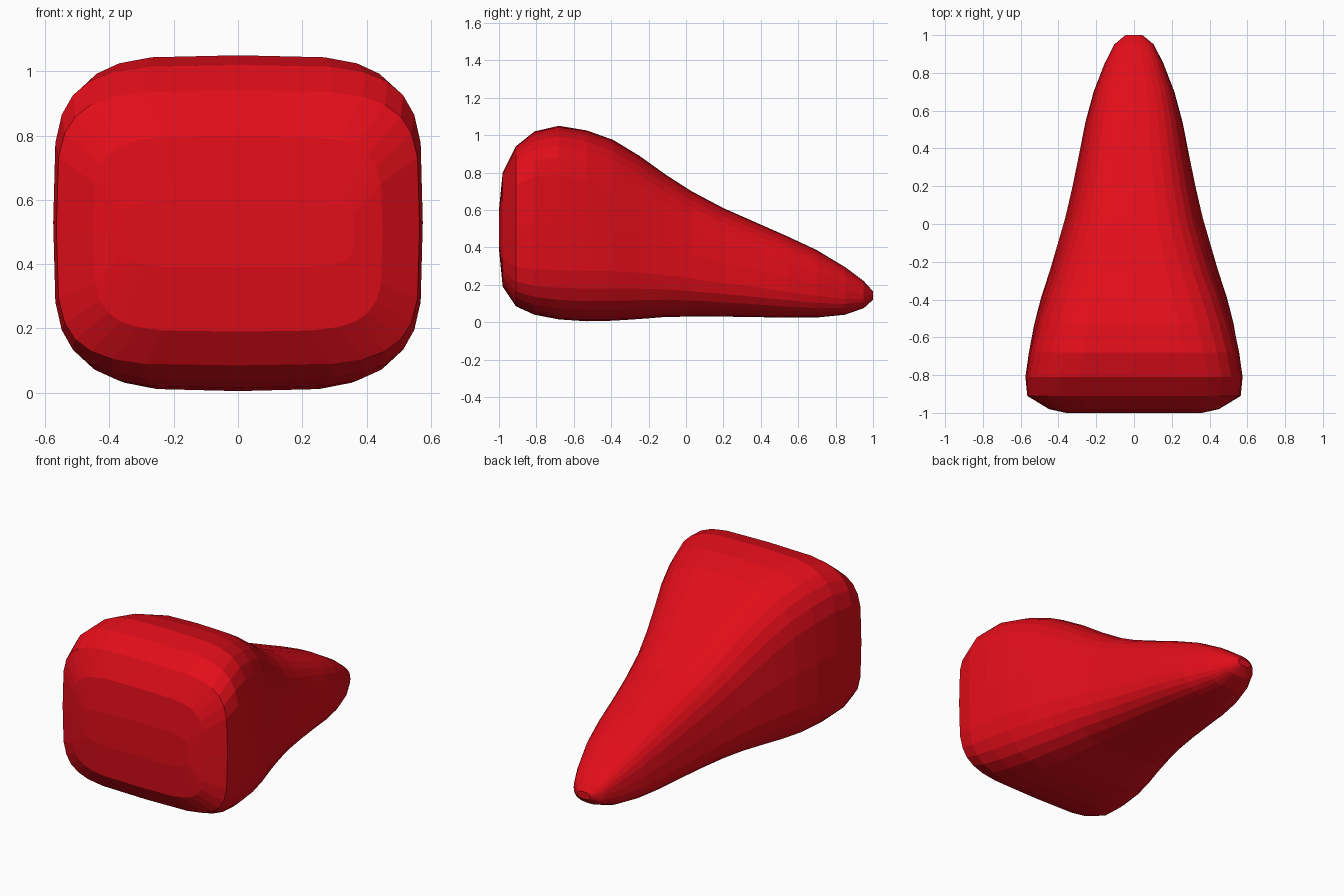
import bpy, bmesh
from math import cos, sin, pi

SIDES = 28
# y, half width, bottom z, top z, squareness, side taper (narrower towards the top)
STATIONS = [
    (-1.00, 0.36, 0.39, 0.60, 5.0, 0.00),
    (-0.98, 0.45, 0.19, 0.80, 4.5, 0.00),
    (-0.91, 0.565, 0.085, 0.94, 4.5, 0.00),
    (-0.81, 0.575, 0.04, 1.02, 4.4, 0.00),
    (-0.68, 0.56, 0.015, 1.05, 4.2, 0.01),
    (-0.53, 0.535, 0.005, 1.025, 4.0, 0.03),
    (-0.39, 0.50, 0.008, 0.975, 3.8, 0.05),
    (-0.25, 0.455, 0.017, 0.89, 3.6, 0.07),
    (-0.11, 0.415, 0.028, 0.79, 3.4, 0.09),
    (0.03, 0.375, 0.03, 0.70, 3.2, 0.10),
    (0.20, 0.335, 0.03, 0.61, 3.1, 0.10),
    (0.37, 0.30, 0.027, 0.535, 3.0, 0.10),
    (0.54, 0.265, 0.025, 0.46, 3.0, 0.09),
    (0.70, 0.22, 0.025, 0.385, 2.9, 0.07),
    (0.85, 0.16, 0.04, 0.295, 2.8, 0.05),
    (0.95, 0.105, 0.075, 0.22, 2.6, 0.00),
    (1.00, 0.045, 0.12, 0.165, 2.4, 0.00),
]


def spow(v, e):
    return (1 if v >= 0 else -1) * abs(v) ** e


# Wedge body: rounded-square sections lofted along y
bm = bmesh.new()
rings = []
for y, w, z0, z1, n, taper in STATIONS:
    ring = []
    for i in range(SIDES):
        a = 2 * pi * i / SIDES
        u, v = spow(cos(a), 2 / n), spow(sin(a), 2 / n)
        x = w * u * (1 - taper * max(v, -0.5) * 1.2) / (1 + 0.6 * taper)
        ring.append(bm.verts.new((x, y, (z0 + z1) / 2 + v * (z1 - z0) / 2)))
    rings.append(ring)
for r, s in zip(rings, rings[1:]):
    for i in range(SIDES):
        j = (i + 1) % SIDES
        bm.faces.new((r[i], r[j], s[j], s[i]))
bm.faces.new(rings[0])
bm.faces.new(rings[-1])
bmesh.ops.recalc_face_normals(bm, faces=bm.faces[:])

mesh = bpy.data.meshes.new("wedge_body")
bm.to_mesh(mesh)
bm.free()
body = bpy.data.objects.new("wedge_body", mesh)
bpy.context.collection.objects.link(body)

# Red finish
red = bpy.data.materials.new("red")
red.diffuse_color = (0.75, 0.004, 0.01, 1)
mesh.materials.append(red)
